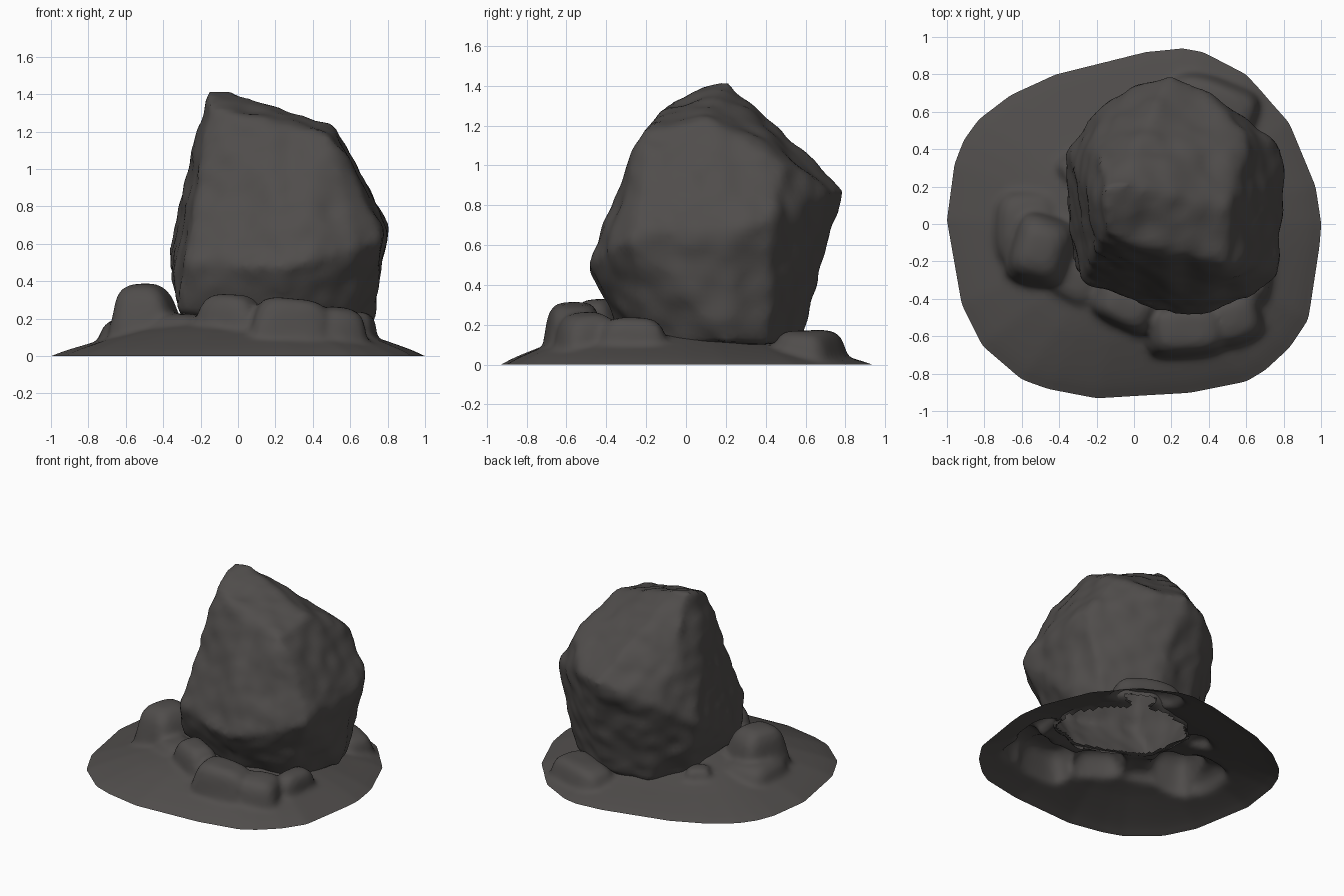
import bpy, bmesh, math
from mathutils import Vector, Euler, noise
from mathutils.bvhtree import BVHTree

if "Cube" in bpy.data.objects:
    bpy.data.objects.remove(bpy.data.objects["Cube"])

stone = bpy.data.materials.new("dark_grey_stone")
stone.diffuse_color = (0.08, 0.074, 0.071, 1)
stone.use_nodes = True
stone.node_tree.nodes["Principled BSDF"].inputs["Base Color"].default_value = stone.diffuse_color


def remeshed_object(name, bm, voxel):
    # fuse overlapping closed shapes into one even skin
    mesh = bpy.data.meshes.new(name)
    bm.to_mesh(mesh)
    bm.free()
    mesh.materials.append(stone)
    ob = bpy.data.objects.new(name, mesh)
    bpy.context.collection.objects.link(ob)
    bpy.ops.object.select_all(action='DESELECT')
    ob.select_set(True)
    bpy.context.view_layer.objects.active = ob
    mod = ob.modifiers.new("remesh", 'REMESH')
    mod.mode = 'VOXEL'
    mod.voxel_size = voxel
    bpy.ops.object.modifier_apply(modifier=mod.name)
    return ob


def soften(bm, times):
    for _ in range(times):
        bmesh.ops.smooth_vert(bm, verts=bm.verts[:], factor=0.5,
                              use_axis_x=True, use_axis_y=True, use_axis_z=True)


def weather(bm, amount, scale):
    # push the surface in and out with soft noise
    bm.normal_update()
    moves = [(v, v.normal * noise.noise(v.co * scale) * amount) for v in bm.verts]
    for v, d in moves:
        v.co += d


def remove_inside(bm, tree, depth):
    # drop hidden faces lying deeper than depth inside another solid
    hidden = []
    for f in bm.faces:
        p = f.calc_center_median()
        co, normal, _, dist = tree.find_nearest(p)
        if dist > depth and (p - co).dot(normal) < 0:
            hidden.append(f)
    bmesh.ops.delete(bm, geom=hidden, context='FACES')


# Boulder: hull of its main corners, remeshed and weathered
corners = [
    (-.15, .2, 1.42), (-.05, .21, 1.42), (-.16, -.04, 1.34), (-.21, .1, 1.26),
    (.15, .1, 1.33), (.5, -.22, 1.17), (.5, .1, 1.23), (.15, -.19, 1.19),
    (.6, .38, 1.07), (-.2, .38, 1.15), (.05, .48, 1.08), (.6, .5, 1.0),
    (.2, .79, .88), (.38, .72, .86), (0, .74, .82), (-.2, .61, .72),
    (.81, .3, .7), (.78, .42, .73), (.76, 0, .78), (.77, -.27, .63), (.62, -.2, 1.0),
    (-.27, -.3, .5), (0, -.41, .48), (.27, -.5, .48), (.4, -.48, .5), (.62, -.39, .58),
    (-.37, .38, .54), (-.34, .1, .55), (-.26, -.1, .78), (-.24, .28, .98),
    (-.33, -.22, .25), (.2, -.31, .12), (.54, -.16, .08), (.76, .1, .42),
    (.7, .2, .12), (.62, .42, .1), (.3, .58, .1), (-.05, .5, .08), (-.23, .28, .1)]
bm = bmesh.new()
for c in corners:
    bm.verts.new(c)
bmesh.ops.convex_hull(bm, input=bm.verts[:])
bmesh.ops.delete(bm, geom=[v for v in bm.verts if not v.link_faces], context='VERTS')
bmesh.ops.recalc_face_normals(bm, faces=bm.faces[:])
boulder = remeshed_object("boulder", bm, 0.03)
boulder_bm = bmesh.new()
boulder_bm.from_mesh(boulder.data)
soften(boulder_bm, 1)
weather(boulder_bm, 0.018, 5)
weather(boulder_bm, 0.012, 9)
boulder_tree = BVHTree.FromBMesh(boulder_bm)

# Rubble mound: low cone following the irregular ground outline
outline = [
    (1, 0), (.97, .2), (.83, .54), (.6, .8), (.37, .92), (.26, .94), (.06, .92),
    (-.42, .8), (-.66, .69), (-.83, .56), (-.91, .45), (-.96, .32), (-1, .02),
    (-.92, -.43), (-.81, -.65), (-.6, -.83), (-.46, -.88), (-.2, -.93), (.3, -.9),
    (.6, -.84), (.7, -.78), (.83, -.66), (.93, -.51), (.99, -.12)]
rim = []
for a, b in zip(outline, outline[1:] + outline[:1]):
    rim += [Vector(a).lerp(Vector(b), k / 3) for k in range(3)]
n = len(rim)
RINGS = 18
bm = bmesh.new()
loops = []
for i in range(-3, RINGS):
    t = 1 - i / RINGS
    row = []
    for p in rim:
        q = p * t
        if t > 1:
            z = -(t - 1) * 0.4      # skirt below ground, cut away later
        else:                       # steeper at the front and right
            d = p.normalized()
            grow = 0.05 * max(d.x, 0) - 0.07 * d.y
            z = (0.26 + grow * min(1, t * 1.5)) * (1 - t) ** 0.85
        row.append(bm.verts.new((q.x, q.y, z)))
    loops.append(row)
floor = [bm.verts.new((v.co.x, v.co.y, -0.2)) for v in loops[0]]
loops.insert(0, floor)
for lo, hi in zip(loops, loops[1:]):
    for k in range(n):
        bm.faces.new((lo[k], lo[(k + 1) % n], hi[(k + 1) % n], hi[k]))
bm.faces.new(loops[-1])
bm.faces.new(floor[::-1])


# Rocks of the rubble: blocky lumps that flare out towards the ground
def rock(centre, half, turn=0, tilt=(0, 0), block=4, flare=0.15):
    rot = Euler((math.radians(tilt[0]), math.radians(tilt[1]), math.radians(turn)))
    made = bmesh.ops.create_icosphere(bm, subdivisions=3, radius=1)["verts"]
    for v in made:
        m = sum(abs(a) ** block for a in v.co) ** (1 / block)
        s = v.co / m
        w = 0.97 - flare * s.z
        p = Vector((s.x * half[0] * w, s.y * half[1] * w, s.z * half[2]))
        p.rotate(rot)
        p += Vector(centre)
        v.co = p + noise.noise_vector(p * 4) * 0.02


rock((-.50, -.14, .20), (.17, .19, .18), -15, flare=.22)   # left rock
rock((-.56, -.03, .09), (.19, .22, .11), 4)                # left ledge
rock((-.05, -.43, .17), (.20, .13, .17), -25, (6, 0), flare=.22)  # front left rock
rock((-.32, -.30, .10), (.16, .14, .13), -30)              # gap filler
rock((.28, -.57, .16), (.21, .14, .15), 5, (-3, 4))        # front slab
rock((.53, -.50, .13), (.16, .15, .13), 14, (0, 5))        # slab end
rock((.65, -.27, .12), (.09, .17, .11), -5)                # right rock
rock((.42, .63, .08), (.24, .15, .10), -18)                # back rock
rock((-.31, .30, .13), (.09, .09, .07), 30)                # small stone

mound = remeshed_object("rubble_mound", bm, 0.02)
mound_bm = bmesh.new()
mound_bm.from_mesh(mound.data)
soften(mound_bm, 3)
mound_tree = BVHTree.FromBMesh(mound_bm)

# Open both into one hollow shell: hidden overlaps and the floor are removed
remove_inside(mound_bm, boulder_tree, 0.02)
bmesh.ops.bisect_plane(mound_bm, geom=mound_bm.verts[:] + mound_bm.edges[:] + mound_bm.faces[:],
                       plane_co=(0, 0, 0), plane_no=(0, 0, 1), clear_inner=True)
remove_inside(boulder_bm, mound_tree, 0.02)
for ob, shape in ((boulder, boulder_bm), (mound, mound_bm)):
    shape.to_mesh(ob.data)
    shape.free()
    bpy.ops.object.select_all(action='DESELECT')
    ob.select_set(True)
    bpy.context.view_layer.objects.active = ob
    bpy.ops.object.shade_smooth_by_angle(angle=math.radians(50))
